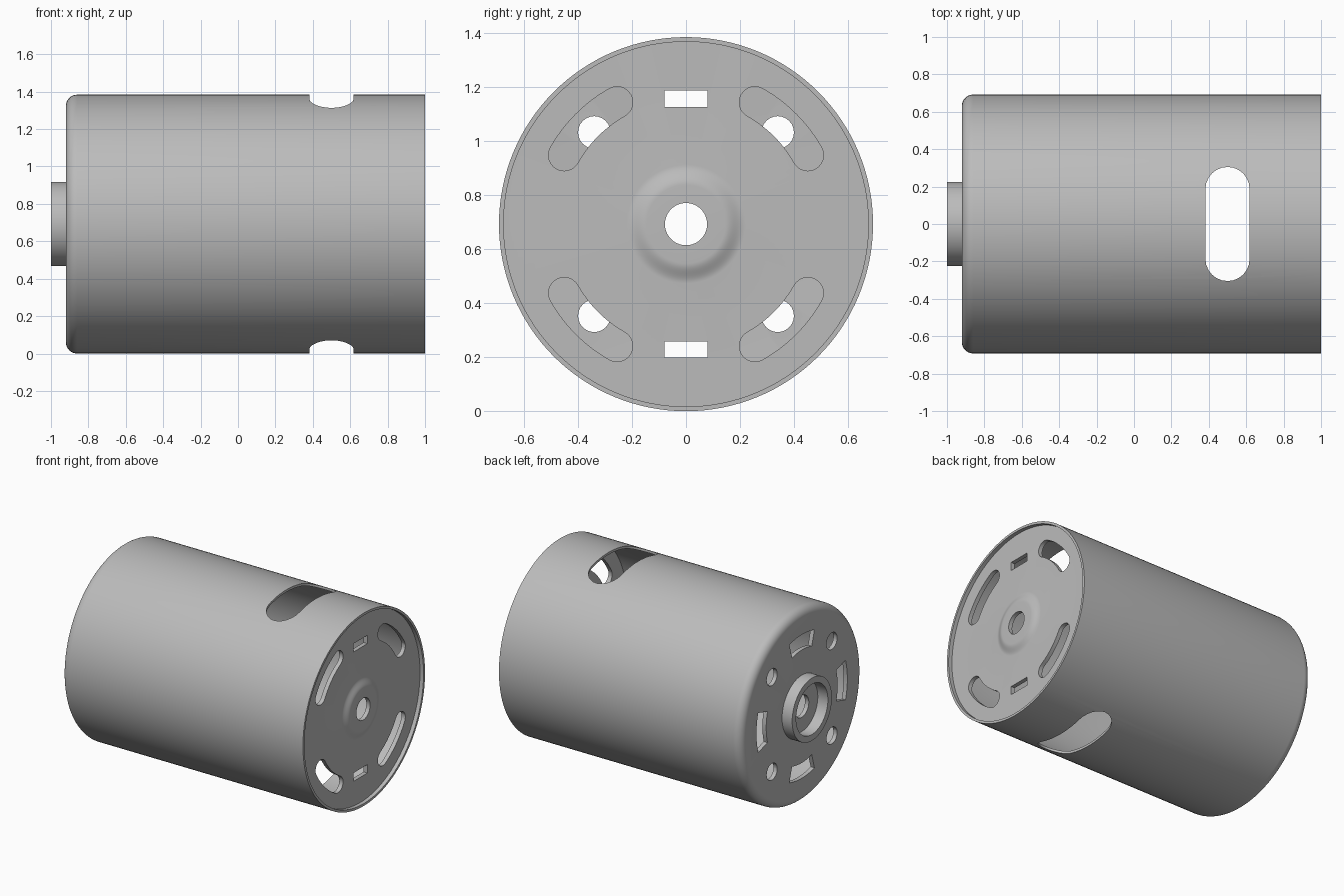
import bpy
import bmesh
from math import sin, cos, pi, radians
from mathutils import Vector

if "Cube" in bpy.data.objects:
    bpy.data.objects.remove(bpy.data.objects["Cube"], do_unlink=True)

R = 0.692        # can radius, also the height of its axis
WALL = 0.017
SEG = 128

steel = bpy.data.materials.new("brushed_grey")
steel.use_nodes = True
GREY = (0.5, 0.5, 0.5, 1)
steel.diffuse_color = GREY
steel.node_tree.nodes["Principled BSDF"].inputs["Base Color"].default_value = GREY


def finish(name, bm):
    bmesh.ops.recalc_face_normals(bm, faces=bm.faces)
    mesh = bpy.data.meshes.new(name)
    bm.to_mesh(mesh)
    bm.free()
    mesh.materials.append(steel)
    obj = bpy.data.objects.new(name, mesh)
    obj.location.z = R
    bpy.context.collection.objects.link(obj)
    return obj


def lathe(name, profile):
    """Turn a closed (x, radius) profile around the x axis."""
    bm = bmesh.new()
    rings = [[bm.verts.new((x, r * cos(2 * pi * i / SEG), r * sin(2 * pi * i / SEG)))
              for i in range(SEG)] for x, r in profile]
    for k, ring in enumerate(rings):
        after = rings[(k + 1) % len(rings)]
        for i in range(SEG):
            j = (i + 1) % SEG
            bm.faces.new((ring[i], ring[j], after[j], after[i]))
    return finish(name, bm)


def arc(cx, cy, r, a, b, n=12):
    return [(cx + r * cos(radians(a + (b - a) * i / n)),
             cy + r * sin(radians(a + (b - a) * i / n))) for i in range(n + 1)]


def prism(bm, outline, start, vector):
    """Extrude a list of 3D points into a closed solid."""
    base = [bm.verts.new(Vector(p) + Vector(start)) for p in outline]
    face = bm.faces.new(base)
    made = bmesh.ops.extrude_face_region(bm, geom=[face], use_keep_orig=True)
    top = [g for g in made["geom"] if isinstance(g, bmesh.types.BMVert)]
    bmesh.ops.translate(bm, verts=top, vec=vector)


def punch(bm, outline, x):
    """Punch tool along x for an outline in the y-z plane."""
    prism(bm, [(0, y, z) for y, z in outline], (x - 0.1, 0, 0), (0.2, 0, 0))


def cut(obj, bm):
    cutter = finish("cutter", bm)
    cutter.hide_render = True
    mod = obj.modifiers.new("openings", 'BOOLEAN')
    mod.object = cutter
    mod.solver = 'EXACT'
    graph = bpy.context.evaluated_depsgraph_get()
    mesh = bpy.data.meshes.new_from_object(obj.evaluated_get(graph))
    obj.modifiers.clear()
    obj.data = mesh
    bpy.data.objects.remove(cutter, do_unlink=True)


# Motor can: hollow shell with a rounded closed end
FLOOR = -0.92
FILLET = 0.06
inner = R - WALL
can = lathe("motor_can",
            [(1, R)] + arc(FLOOR + FILLET, R - FILLET, FILLET, 90, 180, 8)
            + [(FLOOR, 0.078), (FLOOR + 0.03, 0.078)]
            + arc(FLOOR + FILLET, inner - 0.04, 0.03, 180, 90, 6)
            + [(FLOOR + FILLET + 0.02, inner), (1, inner)])

# Closed end: four vent windows and four round screw holes
tools = bmesh.new()
for k in range(4):
    mid = 90 * k
    punch(tools, arc(0, 0, 0.515, mid - 16, mid + 16)
          + arc(0, 0, 0.405, mid + 16, mid - 16), FLOOR)
    a = radians(mid + 45)
    punch(tools, arc(0.48 * cos(a), 0.48 * sin(a), 0.06, 0, 345, 23), FLOOR)

# Side openings: one long slot straight through top and bottom
slot = arc(0.5, 0.187, 0.118, 0, 180) + arc(0.5, -0.187, 0.118, 180, 360)
prism(tools, [(x, y, 0) for x, y in slot], (0, 0, -1), (0, 0, 2))
cut(can, tools)

# Bearing collar standing out of the closed end
collar = lathe("bearing_collar", [(-1, 0.225), (FLOOR + 0.01, 0.225),
                                  (FLOOR + 0.01, 0.18), (-1, 0.18)])

# End cap: recessed plate with a softly raised centre
FACE, RISE = 0.972, 0.022
bump = [(FACE + RISE * (1 + cos(pi * i / 10)) / 2, 0.145 + 0.075 * i / 10)
        for i in range(11)]
back = [(x - 0.03, r) for x, r in reversed(bump)]
cap = lathe("end_cap", [(FACE + RISE, 0.078)] + bump
            + [(FACE, inner + 0.002), (FACE - 0.03, inner + 0.002)] + back
            + [(FACE + RISE - 0.03, 0.078)])

# Cap openings: four curved slots and two terminal slots
tools = bmesh.new()
for k in range(4):
    lo, hi = 90 * k + 29.5, 90 * k + 60.5
    a, b = radians(lo), radians(hi)
    rad, half = 0.518, 0.058
    punch(tools, arc(0, 0, rad + half, lo, hi)
          + arc(rad * cos(b), rad * sin(b), half, hi, hi + 180)[1:-1]
          + arc(0, 0, rad - half, hi, lo)
          + arc(rad * cos(a), rad * sin(a), half, lo + 180, lo + 360)[1:-1], FACE)
for side in (-1, 1):
    z = side * 0.464
    punch(tools, [(-0.079, z - 0.03), (0.079, z - 0.03),
                  (0.079, z + 0.03), (-0.079, z + 0.03)], FACE)
cut(cap, tools)

# Smooth the round walls, keep the cut edges crisp
bpy.ops.object.select_all(action='DESELECT')
for obj in (can, collar, cap):
    obj.select_set(True)
bpy.context.view_layer.objects.active = can
bpy.ops.object.shade_smooth_by_angle(angle=radians(30))
